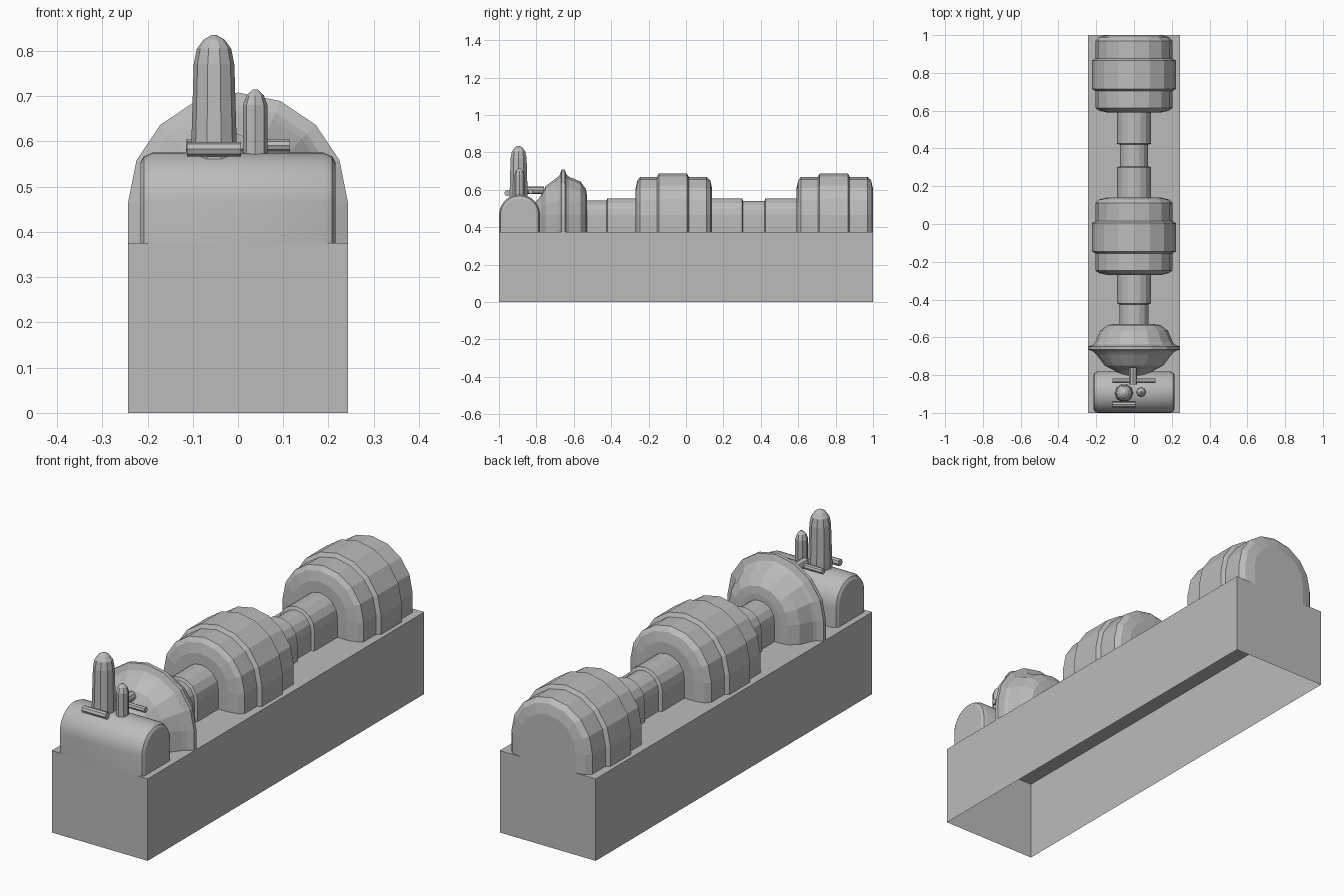
import bpy
import bmesh
from math import cos, sin, pi, radians
from mathutils import Vector

cube = bpy.data.objects.get("Cube")
if cube:
    bpy.data.objects.remove(cube, do_unlink=True)

grey = bpy.data.materials.new("plain grey")
grey.use_nodes = True
colour = (0.5, 0.5, 0.5, 1)
grey.diffuse_color = colour
grey.node_tree.nodes["Principled BSDF"].inputs["Base Color"].default_value = colour

DECK = 0.375
AXIS_Z = 0.465


def finish(name, bm, smooth=False):
    bmesh.ops.recalc_face_normals(bm, faces=bm.faces)
    mesh = bpy.data.meshes.new(name)
    bm.to_mesh(mesh)
    bm.free()
    mesh.materials.append(grey)
    obj = bpy.data.objects.new(name, mesh)
    bpy.context.collection.objects.link(obj)
    if smooth:
        bpy.ops.object.select_all(action="DESELECT")
        obj.select_set(True)
        bpy.context.view_layer.objects.active = obj
        bpy.ops.object.shade_smooth_by_angle(angle=radians(30))
    return obj


def bridge(bm, rings, closed):
    for a, b in zip(rings, rings[1:]):
        n = len(a)
        for i in range(n if closed else n - 1):
            j = (i + 1) % n
            bm.faces.new((a[i], a[j], b[j], b[i]))
    bm.faces.new(rings[0])
    bm.faces.new(rings[-1])


def arch(name, profile, along="y", shift=0, steps=8, smooth=False):
    """Half-round solid with straight skirts; profile is (position, radius)."""
    bm = bmesh.new()
    rings = []
    for pos, r in profile:
        section = [(r, DECK)]
        section += [(r * cos(pi * i / steps), AXIS_Z + r * sin(pi * i / steps))
                    for i in range(steps + 1)]
        section.append((-r, DECK))
        if along == "y":
            rings.append([bm.verts.new((u, pos + shift, z)) for u, z in section])
        else:
            rings.append([bm.verts.new((pos, u + shift, z)) for u, z in section])
    bridge(bm, rings, False)
    return finish(name, bm, smooth)


def rod(name, base, direction, profile, sides=8):
    """Round rod; profile is (distance from base, radius)."""
    bm = bmesh.new()
    turn = Vector((0, 0, 1)).rotation_difference(Vector(direction))
    rings = []
    for d, r in profile:
        rings.append([bm.verts.new(Vector(base) + turn @ Vector(
            (r * cos(2 * pi * i / sides), r * sin(2 * pi * i / sides), d)))
            for i in range(sides)])
    bridge(bm, rings, True)
    return finish(name, bm)


# Base: a hollow box, open underneath
bm = bmesh.new()
bmesh.ops.create_cube(bm, size=1)
for v in bm.verts:
    v.co = (v.co.x * 0.486, v.co.y * 2, (v.co.z + 0.5) * DECK)
under = [f for f in bm.faces if f.calc_center_median().z < 0.01]
bmesh.ops.delete(bm, geom=under, context="FACES_ONLY")
finish("base_box", bm)

# Two identical stepped drums
drum = [(-0.205, 0.14), (-0.195, 0.185), (-0.18, 0.205), (-0.09, 0.205),
        (-0.08, 0.223), (0.07, 0.223), (0.08, 0.205), (0.175, 0.205),
        (0.195, 0.185), (0.205, 0.14)]
arch("middle_drum", drum, shift=-0.065)
arch("back_drum", drum, shift=0.795)

# Stepped shafts between the drums
arch("front_shaft", [(-0.55, 0.078), (-0.425, 0.078), (-0.42, 0.09), (-0.26, 0.09)])
arch("back_shaft", [(0.12, 0.09), (0.3, 0.09), (0.305, 0.075), (0.42, 0.075),
                    (0.425, 0.09), (0.6, 0.09)])

# Rounded housing with a thin rim
arch("rimmed_housing", [(-0.82, 0.05), (-0.775, 0.105), (-0.75, 0.155), (-0.69, 0.2),
                        (-0.675, 0.215), (-0.665, 0.243), (-0.648, 0.243),
                        (-0.638, 0.215), (-0.625, 0.205), (-0.565, 0.18),
                        (-0.535, 0.14), (-0.53, 0.105)])

# Control block lying across the front
arch("control_block", [(-0.215, 0.09), (-0.208, 0.102), (-0.19, 0.11),
                       (0.19, 0.11), (0.208, 0.102), (0.215, 0.09)],
     along="x", shift=-0.89, steps=16, smooth=True)

# Upright levers with rounded tips
rod("large_lever", (-0.053, -0.895, 0.56), (0, 0, 1),
    [(0, 0.05), (0.04, 0.05), (0.21, 0.045), (0.245, 0.038), (0.265, 0.023), (0.275, 0.006)], 10)
rod("small_lever", (0.038, -0.89, 0.565), (0, 0, 1),
    [(0, 0.027), (0.115, 0.027), (0.137, 0.019), (0.15, 0.005)])

# Small cross bars around the levers
rod("front_bar", (-0.113, -0.955, 0.583), (1, 0, 0), [(0, 0.016), (0.12, 0.016)])
rod("rear_bar", (-0.115, -0.83, 0.591), (1, 0, 0), [(0, 0.013), (0.23, 0.013)])
rod("linking_bar", (-0.005, -0.85, 0.598), (0, 1, 0), [(0, 0.021), (0.09, 0.021)])
